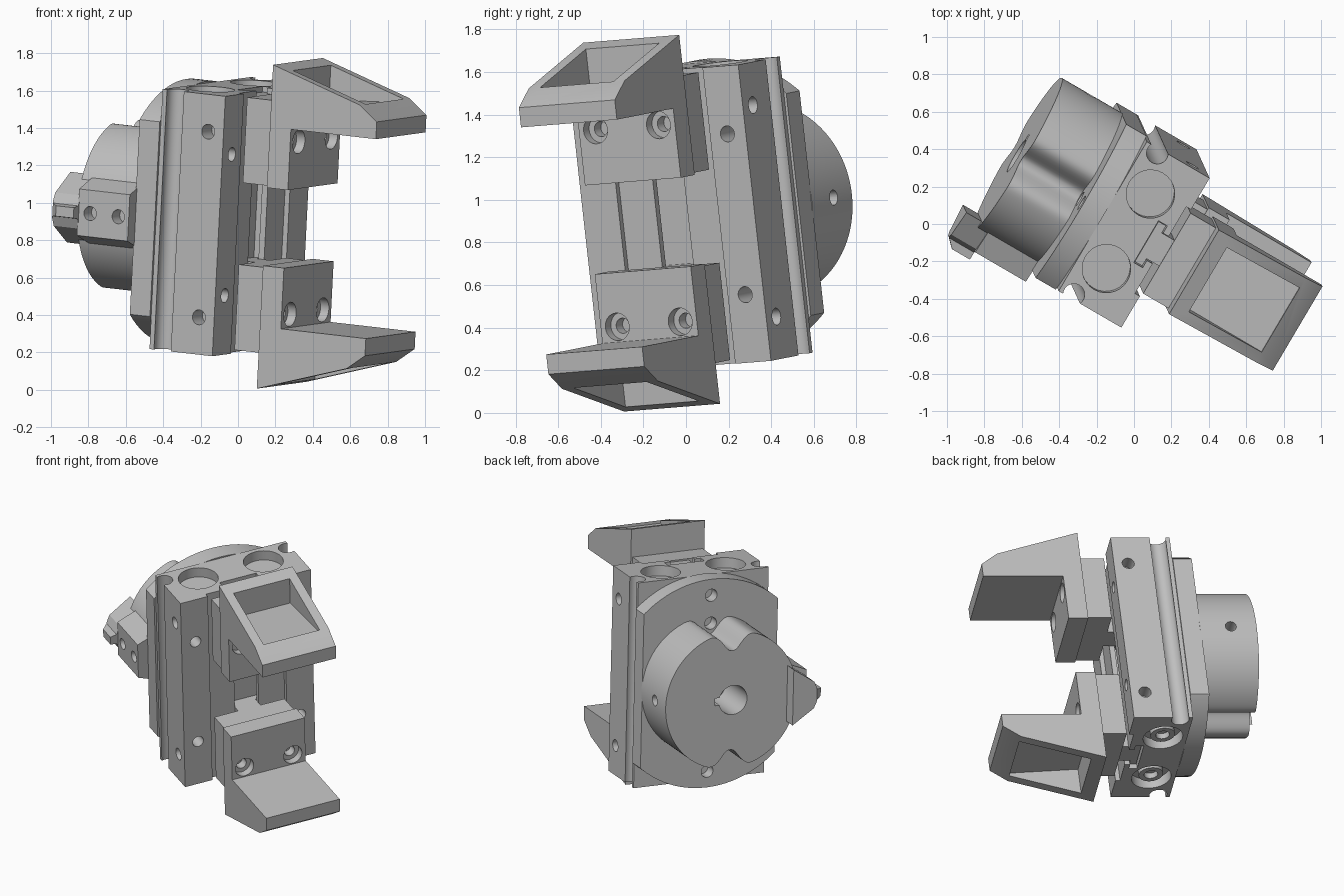
import bpy, bmesh, math
from mathutils import Matrix, Vector

cube = bpy.data.objects.get("Cube")
if cube:
    bpy.data.objects.remove(cube)

# Tilted frame: a = reach of the fingers, b = width, c = travel of the jaws
C = Vector((0.05, -0.11, 0.993)).normalized()
A = Vector((0.86, -0.5, -0.098))
A = (A - C * A.dot(C)).normalized()
B = C.cross(A)
FRAME = Matrix.Translation((0, 0, 0.922)) @ Matrix((A, B, C)).transposed().to_4x4()

grey = bpy.data.materials.new("machined_grey")
grey.use_nodes = True
COLOUR = (0.52, 0.52, 0.52, 1)
grey.diffuse_color = COLOUR
grey.node_tree.nodes["Principled BSDF"].inputs["Base Color"].default_value = COLOUR


def prism(name, axis, pts, lo, hi):
    """Extrude a 2D outline along a, b or c; outline uses the other two axes."""
    def place(p, t):
        u, v = p
        return {"a": (t, u, v), "b": (u, t, v), "c": (u, v, t)}[axis]
    bm = bmesh.new()
    low = [bm.verts.new(place(p, lo)) for p in pts]
    high = [bm.verts.new(place(p, hi)) for p in pts]
    bm.faces.new(low)
    bm.faces.new(high)
    n = len(pts)
    for i in range(n):
        j = (i + 1) % n
        bm.faces.new((low[i], low[j], high[j], high[i]))
    bmesh.ops.recalc_face_normals(bm, faces=bm.faces)
    me = bpy.data.meshes.new(name)
    bm.to_mesh(me)
    bm.free()
    ob = bpy.data.objects.new(name, me)
    bpy.context.collection.objects.link(ob)
    return ob


def rod(name, axis, centre, r, lo, hi, n=40):
    u, v = centre
    ring = [(u + r * math.cos(math.tau * i / n), v + r * math.sin(math.tau * i / n))
            for i in range(n)]
    return prism(name, axis, ring, lo, hi)


def box(name, axis, u, v, lo, hi):
    return prism(name, axis, [(u[0], v[0]), (u[1], v[0]), (u[1], v[1]), (u[0], v[1])], lo, hi)


def hole(axis, centre, r, lo, hi):
    return rod("cutter", axis, centre, r, lo, hi, 28)


def combine(ob, others, operation="DIFFERENCE"):
    for other in others:
        mod = ob.modifiers.new("bool", "BOOLEAN")
        mod.operation, mod.solver, mod.object = operation, "EXACT", other
        bpy.context.view_layer.update()
        done = bpy.data.meshes.new_from_object(ob.evaluated_get(bpy.context.evaluated_depsgraph_get()))
        ob.modifiers.clear()
        ob.data = done
        bpy.data.objects.remove(other)


def finish(ob):
    ob.data.materials.clear()
    ob.data.materials.append(grey)
    ob.data.transform(FRAME)
    bpy.ops.object.select_all(action="DESELECT")
    ob.select_set(True)
    bpy.context.view_layer.objects.active = ob
    bpy.ops.object.shade_smooth_by_angle(angle=math.radians(30))


SIDES = (1, -1)
TOP = 0.7

# Main body with jaw slot, side grooves, bores and mounting holes
body = box("body", "c", (-0.235, 0.155), (-0.465, 0.465), -TOP, TOP)
cuts = [box("cutter", "c", (0.125, 0.3), (-0.27, 0.27), -1, 1),
        box("cutter", "c", (0.08, 0.2), (-0.085, 0.085), -1, 1),
        box("cutter", "c", (0.035, 0.09), (-0.13, 0.13), -1, 1)]
for s in SIDES:
    cuts.append(hole("c", (-0.155, s * 0.44), 0.058, -1, 1))
    cuts.append(box("cutter", "c", (-0.2, -0.11), sorted((s * 0.45, s * 0.6)), -1, 1))
    for t in SIDES:
        cuts.append(hole("c", (-0.075, s * 0.232), 0.13, *sorted((t * 0.63, t * 0.8))))
        cuts.append(hole("a", (s * 0.365, t * 0.38), 0.038, 0, 0.3))
        cuts.append(hole("b", (0.06, t * 0.5), 0.04, *sorted((s * 0.36, s * 0.6))))
combine(body, cuts)
finish(body)

# Ring bosses sunk in the lower bores
for s in SIDES:
    boss = rod("bore_boss", "c", (-0.075, s * 0.232), 0.08, -0.68, -0.61)
    combine(boss, [hole("c", (-0.075, s * 0.232), 0.045, -0.8, -0.64)])
    finish(boss)

# Round mounting plate with flats at both sides
plate = rod("mounting_plate", "a", (0, 0), 0.71, -0.36, -0.235, 96)
cuts = [box("cutter", "a", sorted((s * 0.478, s * 0.9)), (-1, 1), -1, 1) for s in SIDES]
cuts += [hole("a", (0, c * s), 0.042, -0.5, -0.28) for c in (0.41, 0.6) for s in SIDES]
combine(plate, cuts)
finish(plate)

# Cylindrical hub: two soft-shouldered channels, keyed bore and side hole
HUB_B, HUB_R, STEPS = 0.013, 0.468, 180
outline = []
for i in range(STEPS):
    angle = math.tau * i / STEPS
    off = abs(angle % math.pi - math.pi / 2)
    r = HUB_R - 0.13 * math.exp(-(off / 0.2) ** 2.8)
    outline.append((HUB_B + r * math.cos(angle), r * math.sin(angle)))
hub = prism("hub", "a", outline, -0.73, -0.355)
combine(hub, [hole("a", (0, 0), 0.1, -1, -0.4),
              box("cutter", "a", (0.05, 0.13), (-0.025, 0.025), -1, -0.4),
              hole("b", (-0.56, 0), 0.036, 0.3, 0.6)])
finish(hub)

# Side connector: wedge block and end shell with a pointed tip
wedge = prism("connector_block", "a",
              [(-0.36, 0.2), (-0.55, 0.125), (-0.55, -0.125), (-0.36, -0.2)], -0.67, -0.355)
combine(wedge, [hole("b", (a, 0), 0.038, -0.7, -0.47) for a in (-0.42, -0.595)])
finish(wedge)
half = [(-0.385, 0.19), (-0.46, 0.14), (-0.535, 0.09), (-0.56, 0.035), (-0.605, 0.028)]
shell = prism("connector_end", "a", half + [(b, -c) for b, c in reversed(half)], -0.825, -0.665)
combine(shell, [prism("cutter", "c", [(-0.9, -0.555), (-0.825, -0.555), (-0.77, -0.61),
                                      (-0.77, -0.7), (-0.9, -0.7)], -1, 1)])
finish(shell)

# Jaws: sliding base with guide, and bolted finger, mirrored along the travel
for s, label in ((1, "upper"), (-1, "lower")):
    def span(lo, hi):
        return sorted((s * lo, s * hi))

    base = box(label + "_jaw_base", "c", (0.165, 0.325), (-0.25, 0.25), *span(0.22, 0.68))
    combine(base, [box("guide", "c", (0.083, 0.2), (-0.08, 0.08), *span(0.22, 0.67)),
                   box("guide", "c", (0.04, 0.086), (-0.125, 0.125), *span(0.22, 0.67))], "UNION")
    finish(base)

    side = [(0.322, 0.21), (0.452, 0.21), (0.452, 0.537), (0.98, 0.537),
            (0.98, 0.63), (0.87, 0.71), (0.322, 0.872)]
    finger = prism(label + "_finger", "b", [(a, s * c) for a, c in side], -0.262, 0.262)
    pocket = [(0.41, 0.66), (0.41, 1), (0.87, 1), (0.87, 0.69)]
    cuts = [prism("cutter", "b", [(a, s * c) for a, c in pocket], -0.2, 0.2)]
    for b in (-0.172, 0.172):
        cuts.append(hole("a", (b, s * 0.465), 0.065, 0.4, 0.6))
        cuts.append(hole("a", (b, s * 0.465), 0.036, 0.34, 0.6))
    combine(finger, cuts)
    finish(finger)
